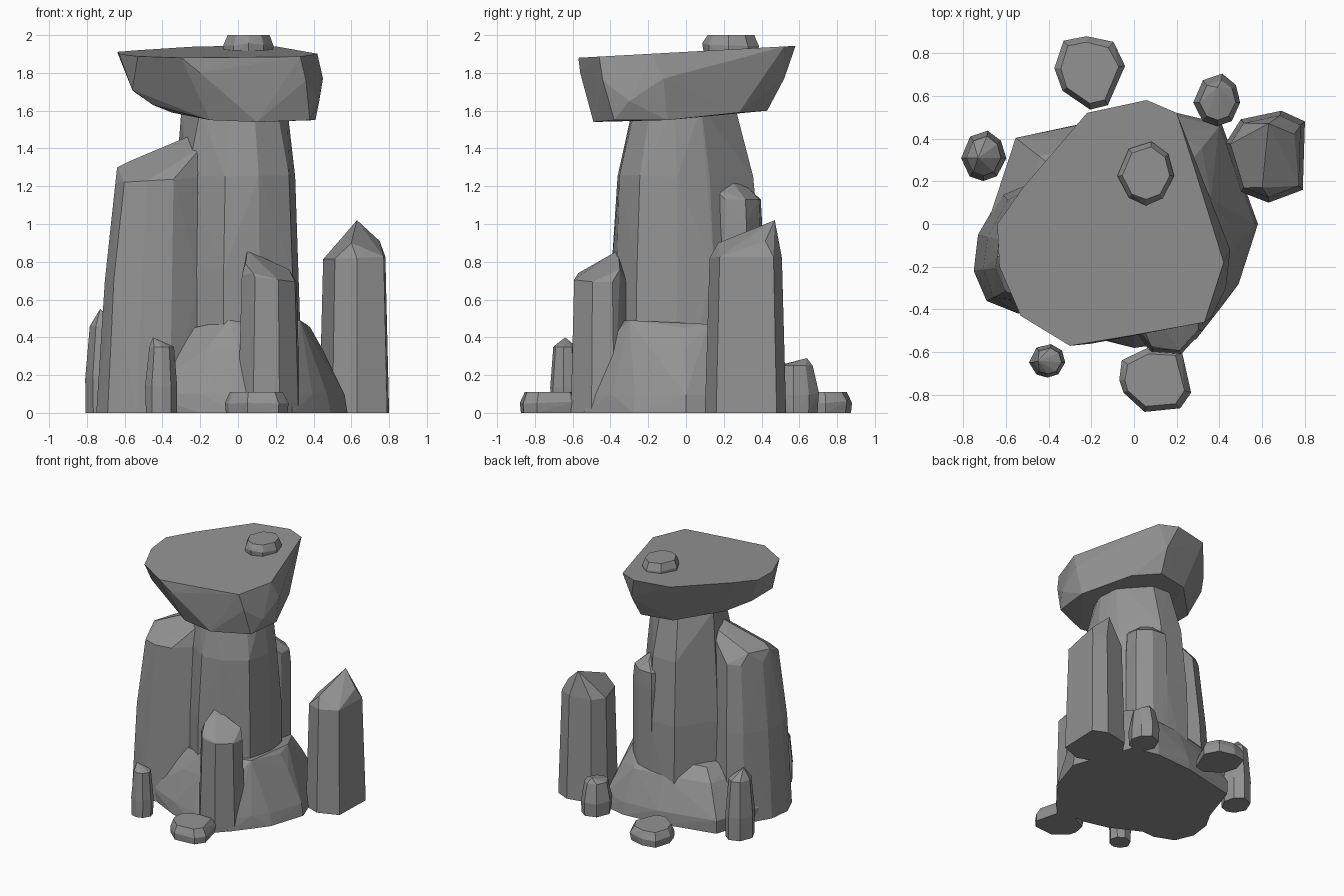
import bpy, bmesh, random

random.seed(4)
stone = bpy.data.materials.new("grey_stone")
stone.diffuse_color = (0.29, 0.29, 0.29, 1)


def rock(name, outline, levels, extra=(), jitter=0.008):
    """Faceted stone: hull of a plan outline repeated at levels
    (z, scale, tilt_x, tilt_y, shift_x), plus extra peak points."""
    cx = sum(p[0] for p in outline) / len(outline)
    cy = sum(p[1] for p in outline) / len(outline)
    bm = bmesh.new()
    for i, (z, s, tx, ty, ox) in enumerate(levels):
        for x, y in outline:
            j = random.uniform(-jitter, jitter) if 0 < i < len(levels) - 1 else 0
            dx, dy = (x - cx) * (s + j * 4), (y - cy) * (s + j * 4)
            bm.verts.new((cx + dx + ox, cy + dy, z + tx * dx + ty * dy + j))
    for p in extra:
        bm.verts.new(p)
    res = bmesh.ops.convex_hull(bm, input=bm.verts)
    junk = {g for g in res["geom_interior"] + res["geom_unused"]
            if isinstance(g, bmesh.types.BMVert)}
    bmesh.ops.delete(bm, geom=list(junk), context='VERTS')
    bmesh.ops.dissolve_limit(bm, angle_limit=0.02, verts=bm.verts, edges=bm.edges)
    bmesh.ops.recalc_face_normals(bm, faces=bm.faces)
    me = bpy.data.meshes.new(name)
    bm.to_mesh(me)
    bm.free()
    me.materials.append(stone)
    ob = bpy.data.objects.new(name, me)
    bpy.context.collection.objects.link(ob)
    return ob


# Broad sloping foot
rock("base_mound",
     [(.58, 0), (.49, -.28), (.40, -.40), (.29, -.54), (0, -.58), (-.2, -.53), (-.5, -.38),
      (-.68, 0), (-.55, .40), (-.33, .44), (-.1, .5), (.2, .52), (.41, .47)],
     [(0, 1, 0, 0, 0), (.1, .99, 0, 0, 0), (.34, .80, 0, 0, 0), (.44, .66, .03, 0, 0)],
     [(.33, -.30, .49), (-.05, -.40, .49), (.36, .12, .47)])

# Main pillar holding the cap
rock("main_pillar",
     [(-.38, .12), (-.3, -.25), (-.08, -.41), (.12, -.39), (.30, -.27), (.345, -.05),
      (.29, .15), (.05, .41), (-.18, .41)],
     [(0, 1, 0, 0, 0), (.75, .96, 0, 0, 0), (1.25, .87, 0, 0, 0), (1.62, .66, 0, 0, 0)],
     [(.26, -.06, 1.62), (.24, .08, 1.62), (-.3, .08, 1.6), (-.2, -.2, 1.6),
      (-.05, -.27, 1.6), (.08, -.27, 1.6)])

# Tall left pillar, leaning in to a slanted ridge
rock("left_pillar",
     [(-.73, -.05), (-.75, -.22), (-.69, -.36), (-.54, -.42), (-.36, -.41), (-.2, -.30),
      (-.18, .08), (-.5, .2), (-.62, .14)],
     [(0, 1, 0, 0, 0), (.7, .91, 0, 0, .02), (1.23, .79, .06, 0, .05)],
     [(-.2, -.08, 1.49), (-.2, .02, 1.47), (-.58, -.17, 1.33), (-.64, -.15, 1.3),
      (-.57, .02, 1.31), (-.2, -.22, 1.4), (-.2, -.28, .5)])

# Column buried in the back of the pillar
rock("back_column",
     [(.25, .2), (.25, .32), (.15, .4), (.02, .41), (-.05, .28), (.06, .13), (.2, .13)],
     [(0, 1, 0, 0, 0), (1.0, .96, 0, 0, 0), (1.13, .9, 0, 0, 0)],
     [(.13, .24, 1.23), (.1, .33, 1.19), (.2, .16, 1.18)])

# Front column
rock("front_column",
     [(.0, -.5), (.08, -.6), (.22, -.61), (.32, -.5), (.33, -.38), (.2, -.3), (.03, -.33)],
     [(0, 1, 0, 0, 0), (.71, .88, -.12, 0, 0)],
     [(.05, -.36, .86), (.27, -.35, .76), (.08, -.57, .74), (.04, -.48, .79)])

# Free-standing right column
rock("right_column",
     [(.8, .48), (.69, .53), (.5, .49), (.43, .38), (.5, .15), (.63, .1), (.79, .16)],
     [(0, 1, 0, 0, 0), (.82, .89, .04, 0, 0)],
     [(.6, .17, .9), (.75, .42, .91), (.63, .47, 1.02), (.52, .4, .88)])

# Overhanging cap slab: wide tilted top, narrow underside
rock("cap_slab",
     [(-.64, .0), (-.52, .17), (-.22, .52), (.06, .58), (.20, .52), (.28, .27), (.42, -.18),
      (.33, -.46), (0, -.52), (-.3, -.57), (-.53, -.43), (-.63, -.2)],
     [(1.91, 1, 0, .055, 0)],
     [(.45, -.12, 1.77), (.43, -.3, 1.65), (.36, -.44, 1.76), (-.2, -.56, 1.8),
      (-.56, -.3, 1.71), (-.55, -.05, 1.7), (-.45, -.3, 1.63), (-.42, .1, 1.64),
      (-.15, -.46, 1.55), (.1, -.49, 1.54), (.38, -.38, 1.55), (.41, -.1, 1.55),
      (.26, .28, 1.59), (.1, .43, 1.6), (-.15, .38, 1.6), (.12, .52, 1.77), (-.35, -.1, 1.59)])


def fit(x0, x1, y0, y1, unit):
    """Fit a unit outline into an x/y box."""
    return [(x0 + u * (x1 - x0), y0 + v * (y1 - y0)) for u, v in unit]


ROUND = [(0, .45), (.2, .1), (.5, 0), (.8, .1), (1, .45), (.9, .8), (.6, 1), (.2, .88)]
BLUNT = [(0, .5), (.05, .8), (.4, 1), (.85, .97), (1, .3), (.85, .05), (.35, 0), (.05, .3)]
WEDGE = [(.45, 1), (.82, .91), (1, .6), (.76, .06), (.5, 0), (.1, .26), (0, .57), (.12, .94)]

# Small upright stones: box, shoulder height, peak
for name, box, shoulder, peak in [
        ("left_stone", (-.81, -.6, .2, .44), .46, (-.73, .31, .55)),
        ("front_stone", (-.49, -.32, -.72, -.56), .35, (-.45, -.64, .40)),
        ("rear_stone", (.28, .5, .46, .7), .25, (.39, .64, .29))]:
    rock(name, fit(*box, ROUND),
         [(0, .97, 0, 0, 0), (shoulder * .4, 1, 0, 0, 0), (shoulder, .77, 0, 0, 0)], [peak])

# Flat pebbles: outline, box, bottom, top
for name, unit, box, z0, z1 in [
        ("front_pebble", BLUNT, (-.07, .27, -.88, -.58), 0, .11),
        ("rear_pebble", WEDGE, (-.37, -.04, .53, .88), 0, .11),
        ("cap_pebble", ROUND, (-.08, .19, .09, .39), 1.9, 2.0)]:
    h = z1 - z0
    rock(name, fit(*box, unit),
         [(z0, .96, 0, 0, 0), (z0 + h * .5, 1, 0, 0, 0), (z1, .82, 0, 0, 0)])
